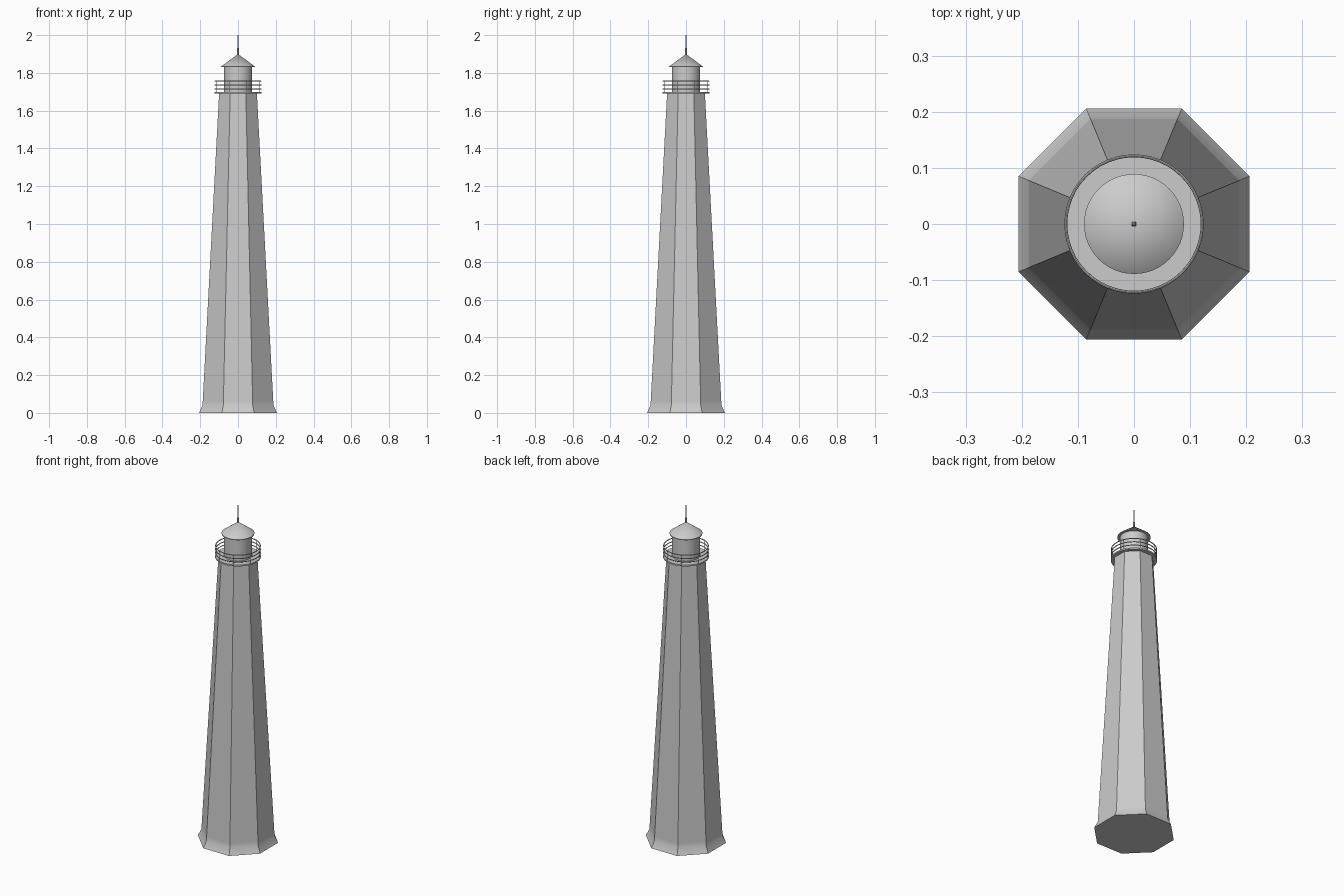
import bpy, math

if "Cube" in bpy.data.objects:
    bpy.data.objects.remove(bpy.data.objects["Cube"])

# One flat colour for the whole model
grey = bpy.data.materials.new("light grey")
grey.diffuse_color = (0.6, 0.6, 0.6, 1)
grey.use_nodes = True
grey.node_tree.nodes["Principled BSDF"].inputs["Base Color"].default_value = grey.diffuse_color


def lathe(name, profile, sides, turn=0.0):
    """Revolve a (radius, z) profile; radius 0 becomes a point, open ends are capped."""
    verts, rings, faces = [], [], []
    for r, z in profile:
        n = 1 if r == 0 else sides
        ring = []
        for i in range(n):
            a = turn + math.tau * i / sides
            ring.append(len(verts))
            verts.append((r * math.cos(a), r * math.sin(a), z))
        rings.append(ring)
    for lo, hi in zip(rings, rings[1:]):
        for i in range(sides):
            j = (i + 1) % sides
            if len(hi) == 1:
                faces.append((lo[i], lo[j], hi[0]))
            else:
                faces.append((lo[i], lo[j], hi[j], hi[i]))
    faces.append(tuple(reversed(rings[0])))
    if len(rings[-1]) > 1:
        faces.append(tuple(rings[-1]))
    mesh = bpy.data.meshes.new(name)
    mesh.from_pydata(verts, [], faces)
    ob = bpy.data.objects.new(name, mesh)
    bpy.context.collection.objects.link(ob)
    finish(ob)
    return ob


def finish(ob):
    ob.data.materials.append(grey)
    bpy.ops.object.select_all(action='DESELECT')
    ob.select_set(True)
    bpy.context.view_layer.objects.active = ob
    bpy.ops.object.shade_smooth_by_angle(angle=math.radians(30))


# Octagonal tower with a flared foot; sizes are across the flats
k = 1 / math.cos(math.pi / 8)
tower = [(0.206, 0), (0.188, 0.04), (0.1865, 0.065), (0.1, 1.692)]
lathe("tower", [(r * k, z) for r, z in tower], 8, math.pi / 8)

# Gallery deck and lantern room
lathe("gallery_deck", [(0.124, 1.69), (0.124, 1.698)], 48)
lathe("lantern_room", [(0.075, 1.695), (0.075, 1.835)], 48)

# Conical roof and tapering spire
lathe("roof", [(0.089, 1.83), (0.089, 1.834), (0, 1.9)], 48)
lathe("spire", [(0.005, 1.885), (0.004, 1.93), (0.0015, 2.0)], 12)

# Railing hoops
for i in range(3):
    bpy.ops.mesh.primitive_torus_add(
        major_radius=0.1215, minor_radius=0.0027, major_segments=48,
        minor_segments=8, location=(0, 0, 1.715 + 0.0205 * i))
    ob = bpy.context.object
    ob.name = f"railing_hoop_{i + 1}"
    finish(ob)

# Thin railing posts, one above each tower corner
for i in range(8):
    post = lathe(f"railing_post_{i + 1}", [(0.0015, 1.695), (0.0015, 1.756)], 6)
    a = math.pi / 8 + i * math.pi / 4
    post.location = (0.1215 * math.cos(a), 0.1215 * math.sin(a), 0)
